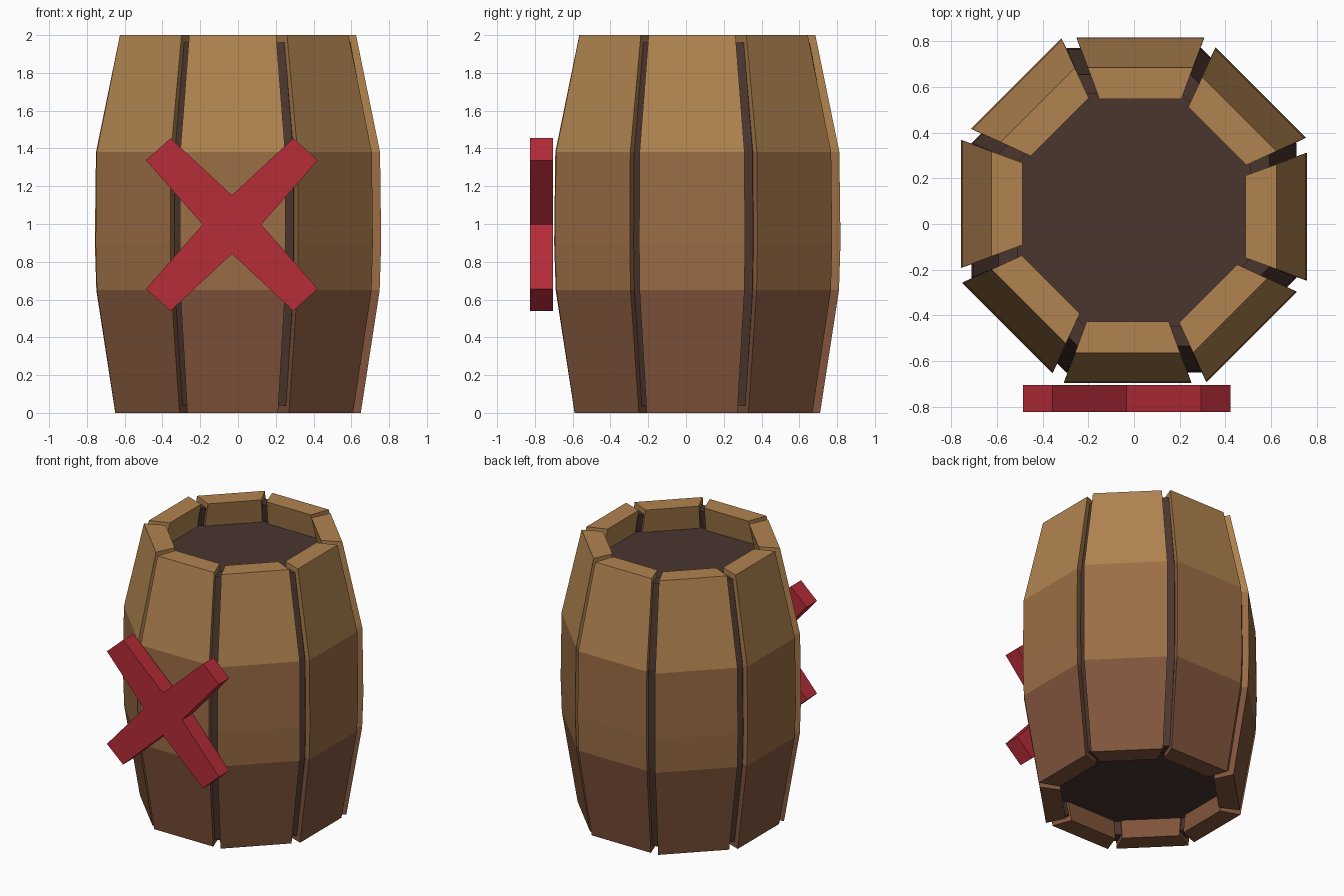
import bpy, math
from mathutils import Matrix, Vector

if "Cube" in bpy.data.objects:
    bpy.data.objects.remove(bpy.data.objects["Cube"])

CY = 0.06  # barrel axis sits slightly behind the centre


def material(name, rgb):
    m = bpy.data.materials.new(name)
    m.diffuse_color = (*rgb, 1)
    m.use_nodes = True
    m.node_tree.nodes["Principled BSDF"].inputs["Base Color"].default_value = m.diffuse_color
    return m


wood_light = material("wood_light", (0.44, 0.23, 0.08))
wood_mid = material("wood_mid", (0.33, 0.155, 0.06))
wood_dark = material("wood_dark", (0.22, 0.09, 0.045))
core_mat = material("core_wood", (0.07, 0.037, 0.028))
red = material("red_paint", (0.47, 0.025, 0.04))


def add_mesh(name, verts, faces, mats):
    me = bpy.data.meshes.new(name)
    me.from_pydata(verts, [], faces)
    for m in mats:
        me.materials.append(m)
    ob = bpy.data.objects.new(name, me)
    bpy.context.collection.objects.link(ob)
    return ob


def loft(rings):
    """Quads between successive closed rings of equal size, capped at both ends."""
    n = len(rings[0])
    verts = [v for r in rings for v in r]
    faces = [tuple(reversed(range(n)))]
    for k in range(len(rings) - 1):
        for i in range(n):
            j = (i + 1) % n
            faces.append((k * n + i, k * n + j, (k + 1) * n + j, (k + 1) * n + i))
    faces.append(tuple(range(len(verts) - n, len(verts))))
    return verts, faces


# Bulging staves: rows of (height, outer distance, outer half width)
rows = [(0, 0.65, 0.24), (0.65, 0.75, 0.278), (0.9, 0.758, 0.28),
        (1.38, 0.752, 0.278), (2, 0.625, 0.23)]
T, SHIFT = 0.137, -0.028
for s in range(8):
    rings = []
    for z, r, w in rows:
        wi = w - 0.05
        rings.append([(r - T, SHIFT - wi, z), (r, SHIFT - w, z),
                      (r, SHIFT + w, z), (r - T, SHIFT + wi, z)])
    verts, faces = loft(rings)
    ob = add_mesh(f"stave_{s + 1}", verts, faces, [wood_light, wood_mid, wood_dark])
    for p in ob.data.polygons:
        z = p.center.z
        p.material_index = 2 if z < 0.5 else 1 if z < 1.5 else 0
    ob.data.transform(Matrix.Translation((0, CY, 0)) @ Matrix.Rotation(s * math.pi / 4, 4, 'Z'))


# Dark octagonal core with recessed lid and base: (apothem, height)
def octagon(a, z):
    r = a / math.cos(math.pi / 8)
    return [(r * math.cos(math.pi / 8 + i * math.pi / 4),
             CY + r * math.sin(math.pi / 8 + i * math.pi / 4), z) for i in range(8)]


core = [(0.55, 0.15), (0.53, 0.04), (0.615, 0.04), (0.705, 0.65), (0.712, 0.9),
        (0.705, 1.38), (0.595, 1.96), (0.51, 1.96), (0.54, 1.82)]
add_mesh("barrel_core", *loft([octagon(a, z) for a, z in core]), [core_mat])

# Red cross with slightly tapered arms on the front
q = [(0.155, 0), (0.455, 0.34), (0.325, 0.457)]
outline = q + [(0, 0.155)]
outline += [(-x, z) for x, z in reversed(q)]
outline += [(-x, -z) for x, z in q[1:]] + [(0, -0.155)]
outline += [(x, -z) for x, z in reversed(q[1:])]
rings = [[(x - 0.032, y, z + 0.997) for x, z in outline] for y in (-0.705, -0.825)]
add_mesh("front_cross", *loft(rings), [red])
